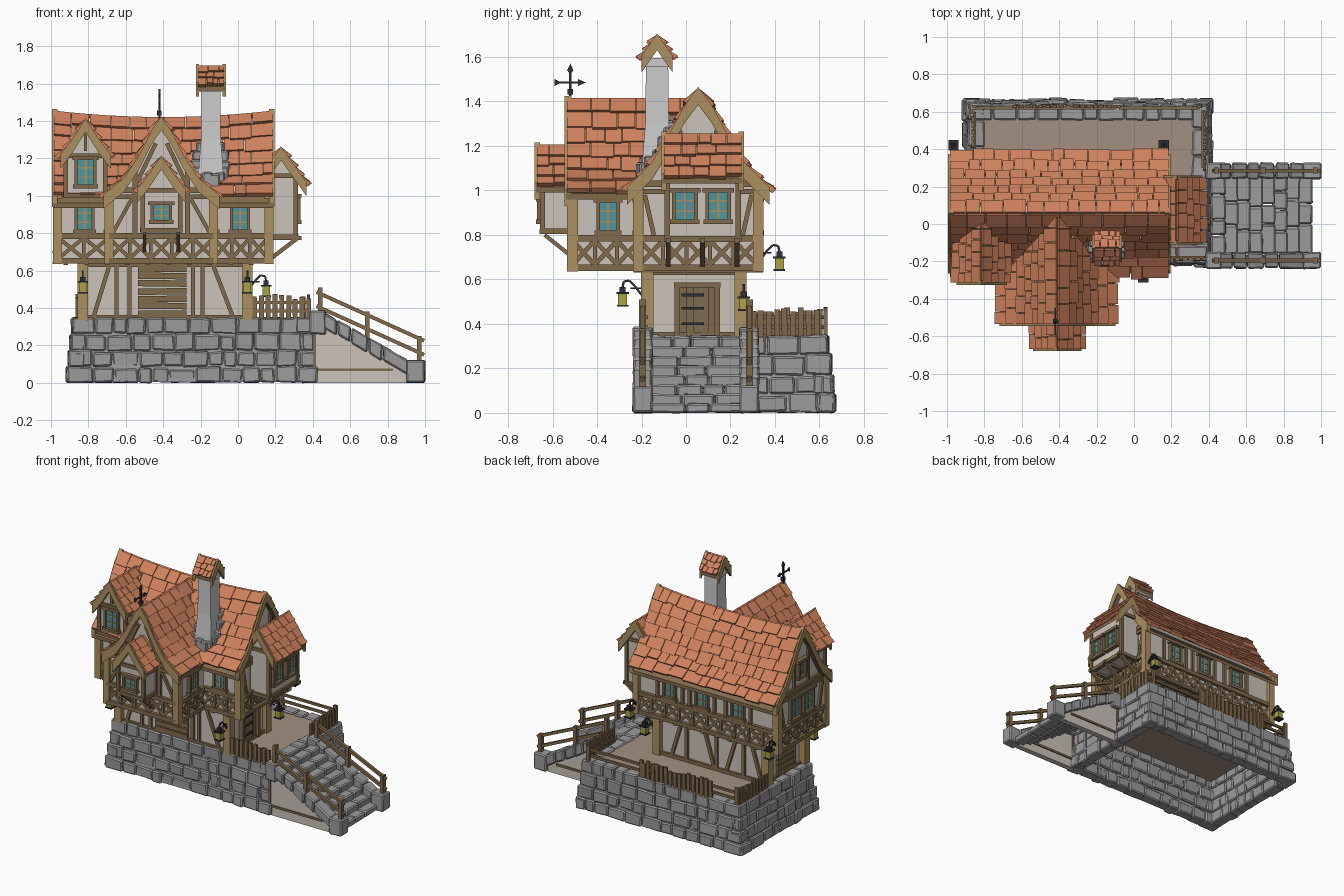
import bpy, bmesh, math, random
from mathutils import Matrix, Vector as V

if "Cube" in bpy.data.objects:
    bpy.data.objects.remove(bpy.data.objects["Cube"])

random.seed(4)
R = random.uniform
COL = dict(stone=(.33, .33, .33), tile=(.62, .22, .11), plaster=(.6, .55, .49), timber=(.22, .145, .07),
           trim=(.41, .28, .12), floor=(.37, .28, .22), glass=(.08, .3, .33), metal=(.03, .03, .035),
           glow=(.4, .36, .06), chimney=(.55, .55, .54))
PARTS = {}

# ---------- geometry helpers: a part name is "what_colour" ----------
def bm_of(name):
    return PARTS.setdefault(name, bmesh.new())

def hexa(name, pts, M=Matrix(), j=0):
    bm = bm_of(name)
    v = [bm.verts.new(M @ (V(p) + V((R(-j, j), R(-j, j), R(-j, j))))) for p in pts]
    for f in ((0, 1, 3, 2), (4, 6, 7, 5), (0, 4, 5, 1), (2, 3, 7, 6), (0, 2, 6, 4), (1, 5, 7, 3)):
        bm.faces.new([v[i] for i in f])

def box(name, x0, x1, y0, y1, z0, z1, M=Matrix(), j=0):
    hexa(name, [(x, y, z) for x in (x0, x1) for y in (y0, y1) for z in (z0, z1)], M, j)

def prism(name, pts, x0, x1, M=Matrix()):
    bm = bm_of(name)
    a, b = [[bm.verts.new(M @ V((x, y, z))) for y, z in pts] for x in (x0, x1)]
    bm.faces.new(a)
    bm.faces.new(b)
    for i in range(len(pts)):
        k = (i + 1) % len(pts)
        bm.faces.new((a[i], a[k], b[k], b[i]))

def beam(name, p, q, w, M=Matrix()):
    p, q = V(p), V(q)
    d = (q - p).normalized()
    u = d.cross(V((1, 0, 0)) if abs(d.x) < .9 else V((0, 1, 0))).normalized() * w / 2
    v = d.cross(u)
    hexa(name, [e + a * u + b * v for e in (p, q) for a in (-1, 1) for b in (-1, 1)], M)

def W(x, y, deg, z=0):
    """Wall frame: local x along the wall, local -y outwards."""
    return Matrix.Translation((x, y, z)) @ Matrix.Rotation(math.radians(deg), 4, 'Z')

def board(M, x0, z0, x1, z1, w=.028, name='beams_timber', out=.016, inn=.01):
    d = V((x1 - x0, 0, z1 - z0)).normalized()
    n = V((-d.z, 0, d.x)) * w / 2
    hexa(name, [V((x, y, z)) + s * n for x, z in ((x0, z0), (x1, z1)) for y in (-out, inn) for s in (-1, 1)], M)

def spans(a, b, lo, hi):
    while b - a > 1e-6:
        w = R(lo, hi)
        e = b if b - a - w < lo * .7 else a + w
        yield a, e
        a = e

# ---------- roof helpers: profile is (distance from ridge, height) ----------
MAIN = [(0, 1.45), (.06, 1.37), (.13, 1.24), (.21, 1.11), (.32, 1.0)]
WING = [(0, 1.41), (.055, 1.33), (.12, 1.2), (.2, 1.08), (.31, .99)]

def height(prof, d):
    for (a, za), (b, zb) in zip(prof, prof[1:]):
        if d <= b:
            return za + (zb - za) * (d - a) / (b - a)
    return -1

def along(prof, t):
    seg = [(V(b) - V(a)).length for a, b in zip(prof, prof[1:])]
    s = t * sum(seg)
    for i, l in enumerate(seg):
        if s <= l or i == len(seg) - 1:
            return V(prof[i]).lerp(V(prof[i + 1]), s / l)
        s -= l

def shell(name, prof, x0, x1, up, down, M):
    full = [(-d, z) for d, z in reversed(prof)] + list(prof[1:])
    prism(name, [(y, z + up) for y, z in full] + [(y, z - down) for y, z in reversed(full)], x0, x1, M)

def body(name, prof, hw, z0, x0, x1, M):
    side = [(d, z - .035) for d, z in prof if d < hw] + [(hw, height(prof, hw) - .035)]
    prism(name, [(-hw, z0)] + [(-d, z) for d, z in reversed(side)] + side[1:] + [(hw, z0)], x0, x1, M)

def roof(name, prof, x0, x1, rows, lo, hi, M, sag=0, barge=(True, True), bw=.025):
    shell(name + '_deck_timber', prof, x0, x1, -sag - .005, sag + .03, M)
    for on, a, b in ((barge[0], x0 - .005, x0 + bw), (barge[1], x1 - bw, x1 + .005)):
        if on:
            shell(name + '_barge_trim', prof, a, b, .015, .06, M)
    for s in (-1, 1):
        for r in range(rows):
            for a, b in spans(x0 + .004, x1 - .004, lo, hi):
                p, q = along(prof, r / rows), along(prof, (r + 1.1) / rows)
                q += (q - p) * R(-.12, .12)
                w = M @ V(((a + b) / 2, s * (p.x + q.x) / 2, (p.y + q.y) / 2))
                if name != 'main_roof' and -.98 < w.x < .17 and w.z < height(MAIN, abs(w.y - .055)) - .02:
                    continue                      # buried below the main roof
                n = V((-(q - p).y, (q - p).x)).normalized()
                lift = R(.012, .02)
                pts = []
                for x in (a + .002, b - .002):
                    k = sag * (1 - ((2 * x - x0 - x1) / (x1 - x0)) ** 2)
                    for e, lo_o, hi_o in ((p, -.008, .01), (q, lift - .014, lift + .01)):
                        for o in (lo_o, hi_o):
                            c = e + n * o
                            pts.append((x, s * max(c.x, 0), c.y - k * (1 - e.x / prof[-1][0])))
                hexa(name + '_tiles_tile', pts, M)

# ---------- repeated details ----------
def window(M, cx, z0, z1, w, bars=2):
    a, b = cx - w / 2, cx + w / 2
    box('window_panes_glass', a, b, -.008, .01, z0, z1, M)
    for x in (a, b):
        board(M, x, z0, x, z1, .016, 'window_frames_timber', .024)
    for z, e in ((z0, .016), (z1, .02)):
        board(M, a - e, z, b + e, z, .02, 'window_frames_timber', .03)
    board(M, cx, z0, cx, z1, .01, 'window_bars_trim', .014)
    for i in range(bars):
        z = z0 + (z1 - z0) * (i + 1) / (bars + 1)
        board(M, a, z, b, z, .007, 'window_bars_trim', .013)

def band(M, x0, x1):
    for z in (.652, .785):
        board(M, x0, z, x1, z, .03, out=.024)
    n = max(1, round((x1 - x0) / .115))
    for i in range(n):
        a, b = x0 + (x1 - x0) * i / n, x0 + (x1 - x0) * (i + 1) / n
        board(M, a, .665, b, .775, .02, out=.014)
        board(M, a, .775, b, .665, .02, out=.012)
        if i:
            board(M, a, .66, a, .78, .018, out=.018)

def lantern(M, z):
    path = [(0, z - .03), (-.03, z + .01), (-.055, z + .035), (-.08, z + .03), (-.085, z + .005)]
    for (a, b), (c, d) in zip(path, path[1:]):
        beam('lantern_brackets_metal', (0, a, b), (0, c, d), .01, M)
    beam('lantern_brackets_metal', (0, 0, z), (0, -.05, z), .008, M)
    box('lantern_glass_glow', -.02, .02, -.105, -.065, z - .075, z - .025, M)
    for e, a, b in ((.026, -.082, -.074), (.028, -.025, -.016), (.014, -.016, .006)):
        box('lantern_caps_metal', -e, e, -.085 - e, -.085 + e, z + a, z + b, M)

def fence(M, x0, x1, pickets=True, z=.34):
    for h in (.045, .09):
        board(M, x0, z + h, x1, z + h, .016, 'fence_timber', .012, .004)
    for x in ((x0, x1) if not pickets else [x0 + .036 * i for i in range(int((x1 - x0) / .036) + 1)]):
        h = R(.105, .135)
        board(M, x, z, x + R(-.004, .004), z + h, .026, 'fence_timber', .02, -.004)

# ---------- stone base: four battered walls, open below ----------
for cx, cy, ang, hw in ((-.245, -.235, 0, .675), (.43, .22, 90, .455), (-.245, .675, 180, .675), (-.92, .22, -90, .455)):
    M = W(cx, cy, ang)
    hexa('base_core_stone', [(s * (hw - .015 - o), y + o, z) for s in (-1, 1) for y in (.015, .075)
                             for z, o in ((.005, 0), (.335, .04))], M)
    rows = [0, .085, .17, .26, .35]
    for z0, z1 in zip(rows, rows[1:]):
        o = .04 * (z0 + z1) / .7
        for a, b in spans(-hw + o, hw - o, .07, .15):
            e = R(-.006, .008)
            box('base_blocks_stone', a + .002, b - .002, o + e, o + .085, z0 + .002, z1 - .002 + (R(-.01, .01) if z1 < .3 else 0), M, .005)
box('terrace_floor', -.85, .37, -.18, .61, .315, .338)

# ---------- stairs ----------
N = 8
for i in range(N):
    z, x = .34 * (N - i) / N, .42 + .53 * i / N
    for a, b in spans(-.16, .26, .08, .16):
        box('stair_steps_stone', x - .01, x + .07, a + .002, b - .002, max(z - .06, .002), z, j=.003)
for y in (-.195, .285):
    M = W(0, y, 0)
    side = W(0, y, 90)
    prism('stair_sides_plaster', [(-.4, 0), (-.9, 0), (-.9, .06), (-.4, .34)], -.02, .02, side)
    for a, c, b, d in ((.41, .07, .83, .07), (.41, .07, .41, .32)):
        board(M, a, c, b, d, .015, 'stair_side_frame_timber', .028, .028)
    for t, u in spans(0, 1, .14, .22):
        (xa, za), (xb, zb) = [(.45 + .46 * k, .335 - .26 * k) for k in (t + .006, u - .006)]
        hexa('stair_kerbs_stone', [(x, yy, z + o) for x, z in ((xa, za), (xb, zb)) for yy in (-.042, .042)
                                   for o in (-.035, .045)], M, .005)
    box('stair_pillars_stone', .9, 1.0, -.045, .045, 0, .12, M, .003)
    box('stair_pillars_stone', .385, .47, -.045, .045, .26, .385, M, .003)
    for o in (0, -.075):
        board(M, .42, .485 + o, .995, .225 + o, .02, 'stair_rail_timber', .01, .01)
    for x, z in ((.44, .36), (.69, .23), (.97, .1)):
        board(M, x, z, x, z + .15, .024, 'stair_rail_timber', .016, .016)

# ---------- ground floor ----------
box('ground_floor_plaster', -.81, .045, -.17, .24, .33, .66)
for x in (-.83, .05):
    for y in (-.175, .245):
        box('corner_posts_trim', x - .028, x + .028, y - .028, y + .028, .335, .65)
for M, a, b in ((W(0, -.17, 0), -.8, .03), (W(0, .24, 180), -.03, .8), (W(-.81, 0, -90), -.22, .15), (W(.045, 0, 90), -.15, .22)):
    board(M, a, .35, b, .35, .025)
    board(M, a, .635, b, .635, .03)
F, RT, B, L = W(0, -.17, 0), W(.045, 0, 90), W(0, .24, 180), W(-.81, 0, -90)
for x0, x1 in ((-.77, -.69), (-.58, -.58), (-.65, -.65), (-.24, -.24), (-.19, -.19), (-.13, -.03)):
    board(F, x0, .36 if x0 < -.4 else .62, x1, .62 if x0 < -.4 else .36, .022)
for x0, x1 in ((.06, .14), (.18, .18), (.4, .32), (.42, .42), (.5, .58), (.64, .64), (.78, .7)):
    board(B, x0, .36, x1, .62, .024)
for M, a, b in ((F, -.535, -.275), (L, -.12, .08)):       # plank shutters
    for i in range(7):
        z = .37 + .04 * i
        board(M, a, z + R(-.004, .004), b, z, .034, 'plank_shutters_timber', R(.012, .022))
for i in range(5):                                          # plank door
    y = -.01 + .031 * i
    board(RT, y, .345, y, .565, .028, 'door_timber', R(.008, .014))
for z in (.4, .47, .53):
    board(RT, -.02, z, .08, z, .012, 'door_hinges_metal', .02)
for a, c, b, d in ((-.04, .345, -.04, .58), (.14, .345, .14, .58), (-.055, .575, .155, .575)):
    board(RT, a, c, b, d, .024, 'door_frame_timber', .03)

# ---------- upper floor ----------
MM = W(-.4, .055, 0)                       # main roof frame
WM = W(-.41, 0, 90)                        # wing frame, local x = world y
body('main_walls_plaster', MAIN, .265, .64, -.56, .56, MM)
body('wing_walls_plaster', WING, .28, .64, -.51, -.1, WM)
roof('main_roof', MAIN, -.59, .59, 7, .06, .13, MM, .035)
roof('wing_roof', WING, -.54, .04, 7, .06, .12, WM, barge=(True, False))
F, RT, B, L = W(0, -.21, 0), W(.16, 0, 90), W(0, .32, 180), W(-.96, 0, -90)
WF, WR, WL = W(0, -.51, 0), W(-.13, 0, 90), W(-.69, 0, -90)
for M, a, b in ((F, -.96, -.69), (F, -.13, .16), (RT, -.21, .32), (B, -.16, .96), (L, -.32, .21),
                (WF, -.69, -.13), (WR, -.51, -.21), (WL, .21, .51)):
    band(M, a, b)
    board(M, a, .995, b, .995, .024)
for x, y in ((-.965, -.215), (.165, -.215), (-.965, .325), (.165, .325), (-.69, -.51), (-.13, -.51)):
    box('upper_posts_trim', x - .024, x + .024, y - .024, y + .024, .635, 1.01)
for x in range(10):                        # joist ends below the floor
    box('joists_timber', -.92 + .11 * x - .012, -.92 + .11 * x + .012, -.235, .345, .63, .645)
for x, s in ((-.82, 1), (.01, 1)):
    window(F, x, .81, .955, .09)
for x in (.1, .36, .65):
    window(B, x, .81, .96, .09)
    for o in (-.1, .1):
        board(B, x + o, .79, x + o, 1.0, .022)
window(WR, -.35, .81, .955, .09)
window(WL, .35, .81, .955, .09)
for x in (-.13, .02):
    window(L, x, .82, .98, .11)
window(L, -.055, 1.1, 1.22, .08, 1)
for M, c in ((L, -.055), (RT, .055)):      # gable timbers
    board(M, c - .24, 1.03, c + .24, 1.03, .03)
    for s in (-1, 1):
        board(M, c + s * .08, 1.04, c + s * .08, 1.27, .02)
        board(M, c + s * .2, .8, c + s * .24, .98, .02)
board(WF, -.66, 1.03, -.16, 1.03, .03)
for s in (-1, 1):
    board(WF, -.41 + s * .14, .79, -.41 + s * .14, 1.13, .026)
    board(WF, -.41 + s * .26, .8, -.41 + s * .16, .98, .02)
    board(WF, -.41 + s * .14, 1.05, -.41 + s * .03, 1.28, .022)

# ---------- dormer, front oriel and side bay ----------
def bay(name, M, prof, hw, z0, x0, x1, r0, r1, rows, barge):
    body(name + '_walls_plaster', prof, hw, z0, x0, x1, M)
    roof(name + '_roof', prof, r0, r1, rows, .05, .09, M, barge=barge, bw=.018)
    e = height(prof, hw) - .03
    for x in (x0, x1):
        for s in (-1, 1):
            box(name + '_posts_timber', x - .012, x + .012, s * hw - .012, s * hw + .012, z0 - .01, e, M)
        for z in (z0, e):
            box(name + '_posts_timber', x - .014, x + .014, -hw - .01, hw + .01, z - .012, z + .012, M)
    for s in (-1, 1):
        box(name + '_sills_timber', x0, x1, s * hw - .014, s * hw + .014, z0 - .012, z0 + .014, M)

DM = W(-.815, 0, 90)
bay('dormer', DM, [(0, 1.4), (.07, 1.29), (.135, 1.205)], .105, 1.0, -.28, -.12, -.32, .03, 4, (True, False))
window(W(-.815, -.28, 0), 0, 1.05, 1.2, .1)
board(W(-.815, -.28, 0), 0, 1.24, 0, 1.36, .018)
bay('oriel', WM, [(0, 1.2), (.06, 1.11), (.13, 1.02)], .1, .815, -.645, -.5, -.675, -.47, 4, (True, False))
window(W(-.41, -.645, 0), 0, .86, .96, .1, 2)
bay('side_bay', W(.23, 0, 90), [(0, 1.25), (.07, 1.15), (.135, 1.06)], .08, .78, -.085, .235, -.105, .255, 4, (True, True))
for y in (-.005, .145):
    window(W(.31, 0, 90), y, .86, 1.0, .1)
for y in (-.08, .075, .23):                # bay brackets
    beam('bay_brackets_timber', (.17, y, .66), (.32, y, .775), .022)
    beam('bay_brackets_timber', (.15, y, .775), (.34, y, .775), .022)
for x in (-.5, -.32):
    beam('bay_brackets_timber', (x, -.51, .7), (x, -.635, .8), .018)

# ---------- chimney ----------
CX, CY = -.145, -.13
levels = [(1.05, .07), (1.16, .064), (1.3, .053), (1.56, .05)]
for (a, ra), (b, rb) in zip(levels, levels[1:]):
    hexa('chimney_stack_chimney', [(CX + s * r, CY + t * r, z) for s in (-1, 1) for t in (-1, 1)
                                   for z, r in ((a, ra), (b, rb))])
box('chimney_collar_chimney', CX - .064, CX + .064, CY - .064, CY + .064, 1.555, 1.595)
for i in range(14):
    a = i * math.tau / 14
    x, y = CX + .075 * math.cos(a), CY + .07 * math.sin(a)
    z = max(1.06, height(MAIN, abs(y - .055)))
    box('chimney_foot_stone', x - .028, x + .028, y - .026, y + .026, z - .05, z + R(.03, .06), j=.006)
roof('chimney_cap', [(0, 1.69), (.07, 1.59)], CX - .075, CX + .075, 3, .03, .06, W(0, CY, 0), bw=.012)

# ---------- fences, lanterns and weather vane ----------
fence(W(0, -.175, 0), .09, .38)
fence(W(.365, 0, 90), .3, .61)
fence(W(0, .615, 180), .1, .62)
for a, b in ((-.35, .08), (.64, .85)):
    fence(W(0, .615, 180), a, b, False)
fence(W(-.85, 0, -90), -.6, -.3)
for x, y, a, z in ((-.83, -.2, 0, .56), (.05, -.2, 0, .56), (.16, .335, 180, .72), (-.965, .335, 180, .72), (.065, .26, 90, .54)):
    lantern(W(x, y, a), z)
VX, VY = -.42, -.52
beam('weather_vane_metal', (VX, VY, 1.4), (VX, VY, 1.55), .01)
beam('weather_vane_metal', (VX, VY - .065, 1.485), (VX, VY + .06, 1.485), .008)
prism('weather_vane_metal', [(VY + .035, 1.47), (VY + .07, 1.485), (VY + .035, 1.5)], VX - .004, VX + .004)
prism('weather_vane_metal', [(VY - .07, 1.47), (VY - .04, 1.485), (VY - .07, 1.5)], VX - .004, VX + .004)
prism('weather_vane_metal', [(VY - .014, 1.54), (VY, 1.57), (VY + .014, 1.54), (VY, 1.52)], VX - .006, VX + .006)
box('weather_vane_metal', VX - .012, VX + .012, VY - .012, VY + .012, 1.43, 1.455)

# ---------- turn every part into an object ----------
MATS = {}
for k, c in COL.items():
    MATS[k] = bpy.data.materials.new(k)
    MATS[k].diffuse_color = (*c, 1)
for name, bm in PARTS.items():
    bmesh.ops.recalc_face_normals(bm, faces=bm.faces)
    me = bpy.data.meshes.new(name)
    bm.to_mesh(me)
    label, colour = name.rsplit('_', 1)
    ob = bpy.data.objects.new(label, me)
    me.materials.append(MATS[colour])
    bpy.context.collection.objects.link(ob)
    if colour == 'stone' and 'core' not in label:
        m = ob.modifiers.new('Worn edges', 'BEVEL')
        m.width, m.segments = .008, 1

for m in bpy.data.materials:
    if m.users and not m.is_grease_pencil:
        m.use_nodes = True
        m.node_tree.nodes["Principled BSDF"].inputs["Base Color"].default_value = m.diffuse_color
